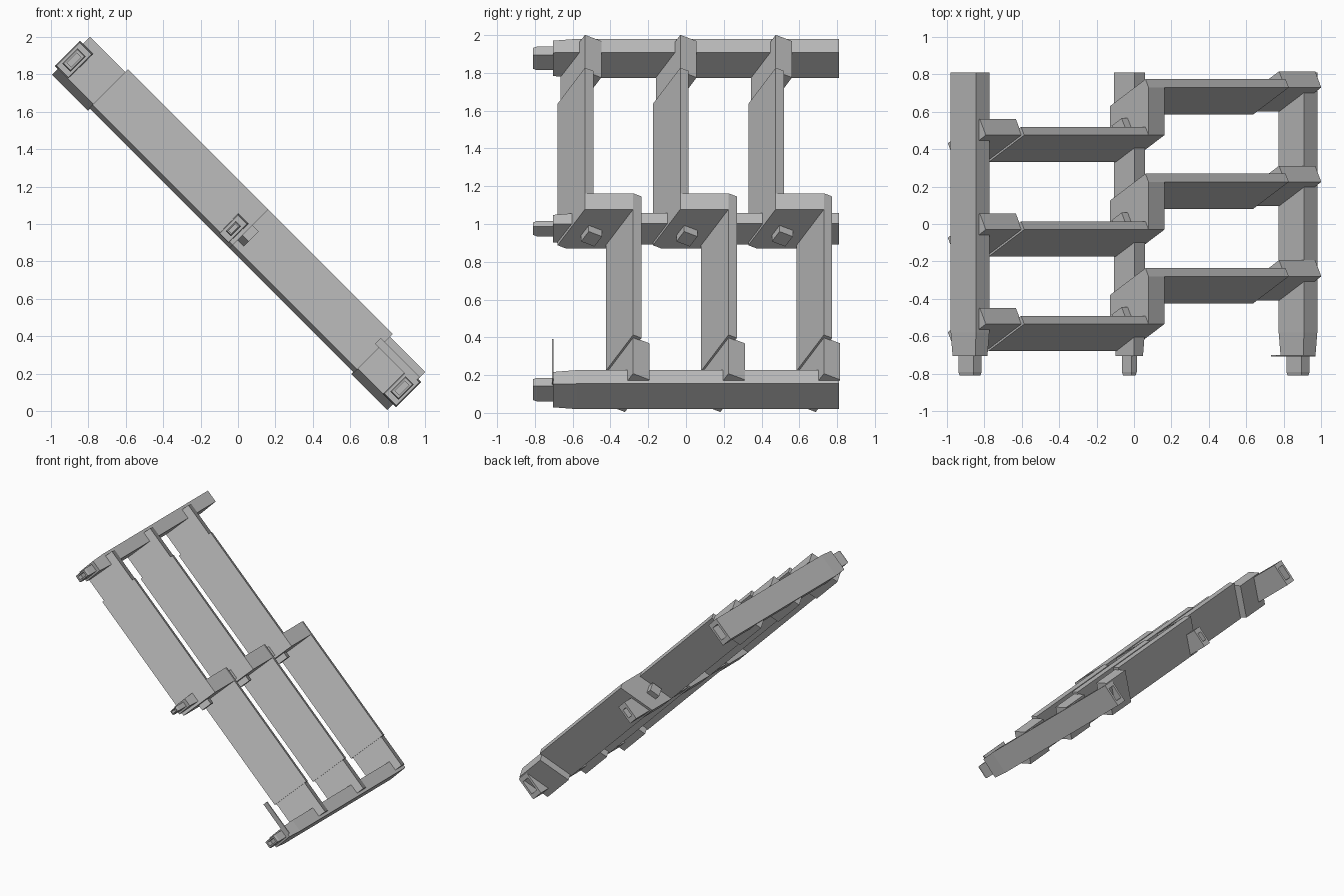
import bpy, bmesh, math

cube = bpy.data.objects.get("Cube")
if cube:
    bpy.data.objects.remove(cube, do_unlink=True)

grey = bpy.data.materials.new("plain_grey")
grey.use_nodes = True
COLOUR = (0.5, 0.5, 0.5, 1)
grey.diffuse_color = COLOUR
grey.node_tree.nodes["Principled BSDF"].inputs["Base Color"].default_value = COLOUR

R = math.sqrt(0.5)


def place(u, y, w):
    """u runs down the slope, w is square to the slope."""
    return ((u + w) * R, y, 1 + (w - u) * R)


def loft(name, rings):
    """Join a row of matching rings and cap both ends."""
    bm = bmesh.new()
    loops = [[bm.verts.new(place(*p)) for p in ring] for ring in rings]
    for a, b in zip(loops, loops[1:]):
        for i in range(len(a)):
            j = (i + 1) % len(a)
            bm.faces.new((a[i], a[j], b[j], b[i]))
    bm.faces.new(loops[0])
    bm.faces.new(loops[-1])
    bmesh.ops.recalc_face_normals(bm, faces=bm.faces)
    mesh = bpy.data.meshes.new(name)
    bm.to_mesh(mesh)
    bm.free()
    mesh.materials.append(grey)
    obj = bpy.data.objects.new(name, mesh)
    bpy.context.collection.objects.link(obj)
    return obj


def prism(name, section, u0, u1):
    """Extrude a (y, w) section along the slope."""
    return loft(name, [[(u, y, w) for y, w in section] for u in (u0, u1)])


# Slats lean: D points up the slat, N through its thickness
D = (0.473, 0.881)
N = (0.881, -0.473)


def tilted(y, w, height, thick):
    """Leaning rectangle hung from its front top corner."""
    return [(y + N[0] * t - D[0] * h, w + N[1] * t - D[1] * h)
            for t, h in ((0, 0), (thick, 0), (thick, height), (0, height))]


def beam(name, u, w, hu, hw, tu, tw):
    """Cross beam with a hollow tenon in front and a socket at the back."""
    profile = [
        (0.72, tu, tw), (0.81, tu, tw), (0.81, hu, hw), (-0.58, hu, hw),
        (-0.705, hu - 0.006, hw - 0.008), (-0.705, tu, tw), (-0.79, tu, tw),
        (-0.81, tu - 0.005, tw - 0.005), (-0.81, tu * 0.5, tw * 0.65),
        (-0.77, tu * 0.5, tw * 0.65),
    ]
    corners = ((-1, -1), (1, -1), (1, 1), (-1, 1))
    loft(name, [[(u + a * p, y, w + b * q) for a, b in corners]
                for y, p, q in profile])


# Cross beams
beam("upper_beam", -1.24, 0, 0.051, 0.095, 0.031, 0.057)
beam("middle_beam", 0, -0.035, 0.04, 0.077, 0.02, 0.037)
beam("lower_beam", 1.24, 0, 0.051, 0.095, 0.031, 0.057)

TOP = 0.17
SHIFT = 0.255
for i in range(3):
    y = -0.535 + 0.505 * i
    # Slat pair with thicker end blocks
    for side, start, s in (("upper", y, -1), ("lower", y + SHIFT, 1)):
        prism(f"{side}_slat_{i}", tilted(start, TOP, 0.306, 0.05), 0.055 * s, s)
        prism(f"{side}_end_block_{i}", tilted(start, TOP - 0.022, 0.274, 0.098),
              0.995 * s, 1.268 * s)
    # Stepped joint linking the upper slat to the lower slat
    first = tilted(y, TOP, 0.306, 0.05)
    second = tilted(y + SHIFT, TOP, 0.306, 0.05)
    prism(f"slat_joint_{i}", [first[0], *second[:3], first[2], first[3]], -0.06, 0.06)
    # Small peg through the joint
    prism(f"joint_peg_{i}", tilted(y + 0.02, 0.05, 0.085, 0.08), -0.106, 0.106)

# Thin strip at the front of the lower beam
strip = [(-0.709, 0.065), (-0.701, 0.065), (-0.701, 0.108), (-0.709, 0.108)]
prism("front_strip", strip, 0.97, 1.265)
